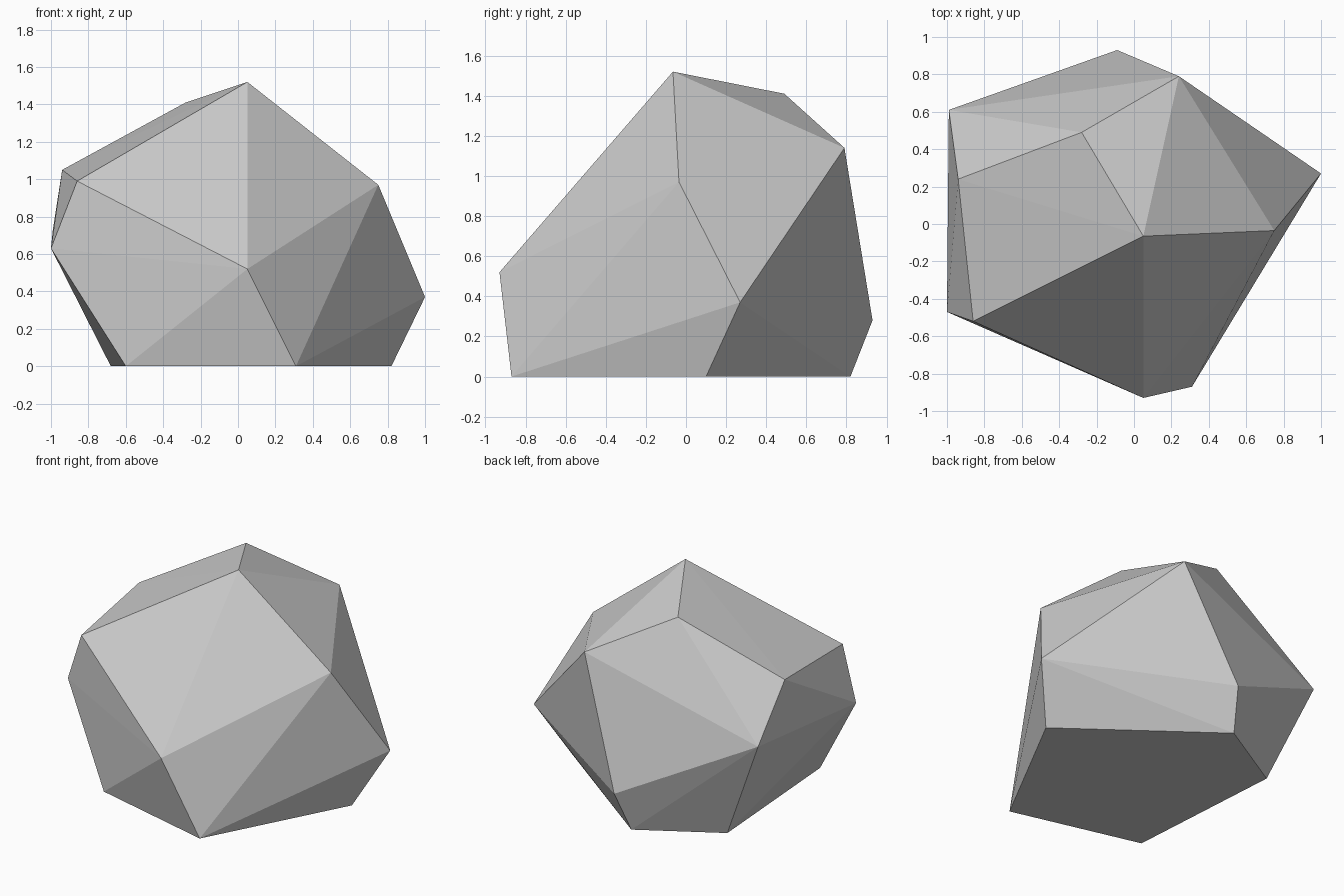
import bpy
import bmesh

cube = bpy.data.objects.get("Cube")
if cube:
    bpy.data.objects.remove(cube, do_unlink=True)

# Plain stone colour
stone = bpy.data.materials.new("stone grey")
stone.use_nodes = True
color = (0.6, 0.6, 0.6, 1.0)
stone.diffuse_color = color
stone.node_tree.nodes["Principled BSDF"].inputs["Base Color"].default_value = color

# Flat base the boulder rests on
base = [(0.31, -0.87), (0.82, 0.10), (-0.147, 0.82), (-0.68, 0.51), (-0.60, -0.64)]

# Corners around the widest part
girdle = [(0.05, -0.93, 0.52), (1.0, 0.27, 0.37), (-0.09, 0.93, 0.28),
          (-0.99, 0.61, 0.73), (-1.0, -0.47, 0.63)]

# Corners of the crown, with the peak first
crown = [(0.05, -0.065, 1.52), (0.75, -0.035, 0.97), (0.24, 0.79, 1.14),
         (-0.28, 0.49, 1.41), (-0.94, 0.24, 1.05), (-0.86, -0.52, 0.99)]

# Chipped boulder: the convex hull of its corners
bm = bmesh.new()
for corner in [(x, y, 0) for x, y in base] + girdle + crown:
    bm.verts.new(corner)
bmesh.ops.convex_hull(bm, input=bm.verts[:])
bmesh.ops.recalc_face_normals(bm, faces=bm.faces[:])
mesh = bpy.data.meshes.new("boulder")
bm.to_mesh(mesh)
bm.free()
mesh.materials.append(stone)

boulder = bpy.data.objects.new("boulder", mesh)
bpy.context.collection.objects.link(boulder)
